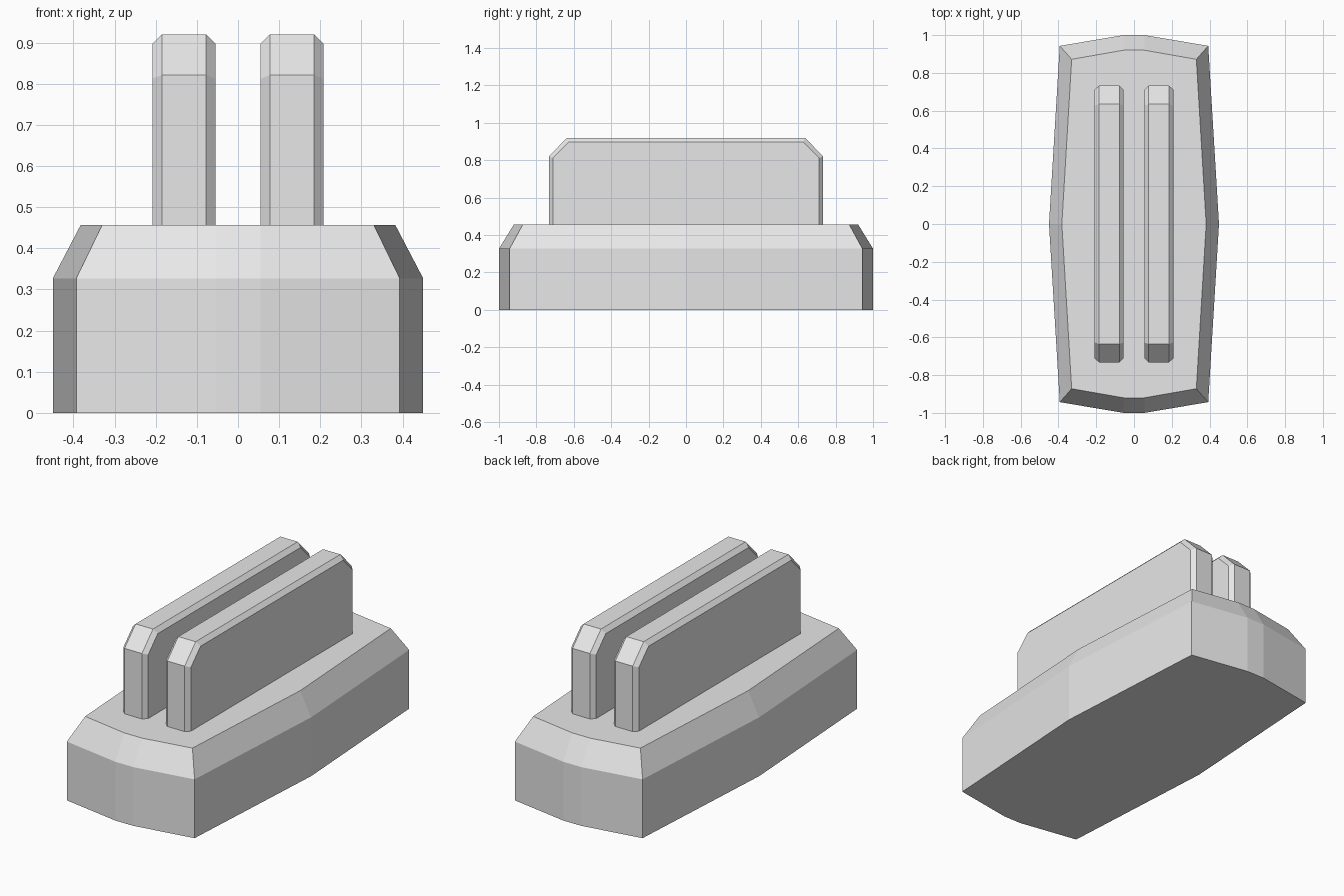
import bpy

cube = bpy.data.objects.get("Cube")
if cube:
    bpy.data.objects.remove(cube)

grey = bpy.data.materials.new("plain grey")
grey.use_nodes = True
colour = (0.8, 0.8, 0.8, 1)
grey.diffuse_color = colour
for node in grey.node_tree.nodes:
    if node.type == 'BSDF_PRINCIPLED':
        node.inputs["Base Color"].default_value = colour


def loft(name, rings):
    """Closed flat-shaded solid bridging equal-sized rings in order."""
    n = len(rings[0])
    verts = [p for ring in rings for p in ring]
    faces = [list(range(n))[::-1],
             list(range(len(verts) - n, len(verts)))]
    for r in range(len(rings) - 1):
        for i in range(n):
            a, b = r * n + i, r * n + (i + 1) % n
            faces.append([a, b, b + n, a + n])
    mesh = bpy.data.meshes.new(name)
    mesh.from_pydata(verts, [], faces)
    mesh.materials.append(grey)
    obj = bpy.data.objects.new(name, mesh)
    bpy.context.collection.objects.link(obj)
    return obj


def hull_ring(z, side, corner_x, corner_y, end):
    """Ten-sided outline with bowed sides and ends, counter-clockwise."""
    nose = 0.055
    front = [(-corner_x, -corner_y), (-nose, -end), (nose, -end),
             (corner_x, -corner_y), (side, 0)]
    return [(x, y, z) for x, y in front + [(-x, -y) for x, y in front]]


# Base block with a chamfered upper rim
base_top = 0.457
base = loft("base", [
    hull_ring(0, 0.45, 0.393, 0.943, 1.0),
    hull_ring(0.327, 0.45, 0.393, 0.943, 1.0),
    hull_ring(base_top, 0.382, 0.33, 0.872, 0.92),
])


def fin_ring(x, end, shoulder, crest, top):
    """Side profile of a fin with sloping upper corners."""
    return [(x, -end, base_top), (x, end, base_top), (x, end, shoulder),
            (x, crest, top), (x, -crest, top), (x, -end, shoulder)]


# Pair of upright fins with chamfered edges
inner, outer, chamfer = 0.055, 0.208, 0.023
face = (0.711, 0.812, 0.627, 0.897)
rim = (0.733, 0.821, 0.636, 0.92)
for name, sign in (("left_fin", 1), ("right_fin", -1)):
    sections = [(inner, face), (inner + chamfer, rim),
                (outer - chamfer, rim), (outer, face)]
    rings = [fin_ring(sign * x, *profile) for x, profile in sections]
    loft(name, rings if sign > 0 else rings[::-1])
